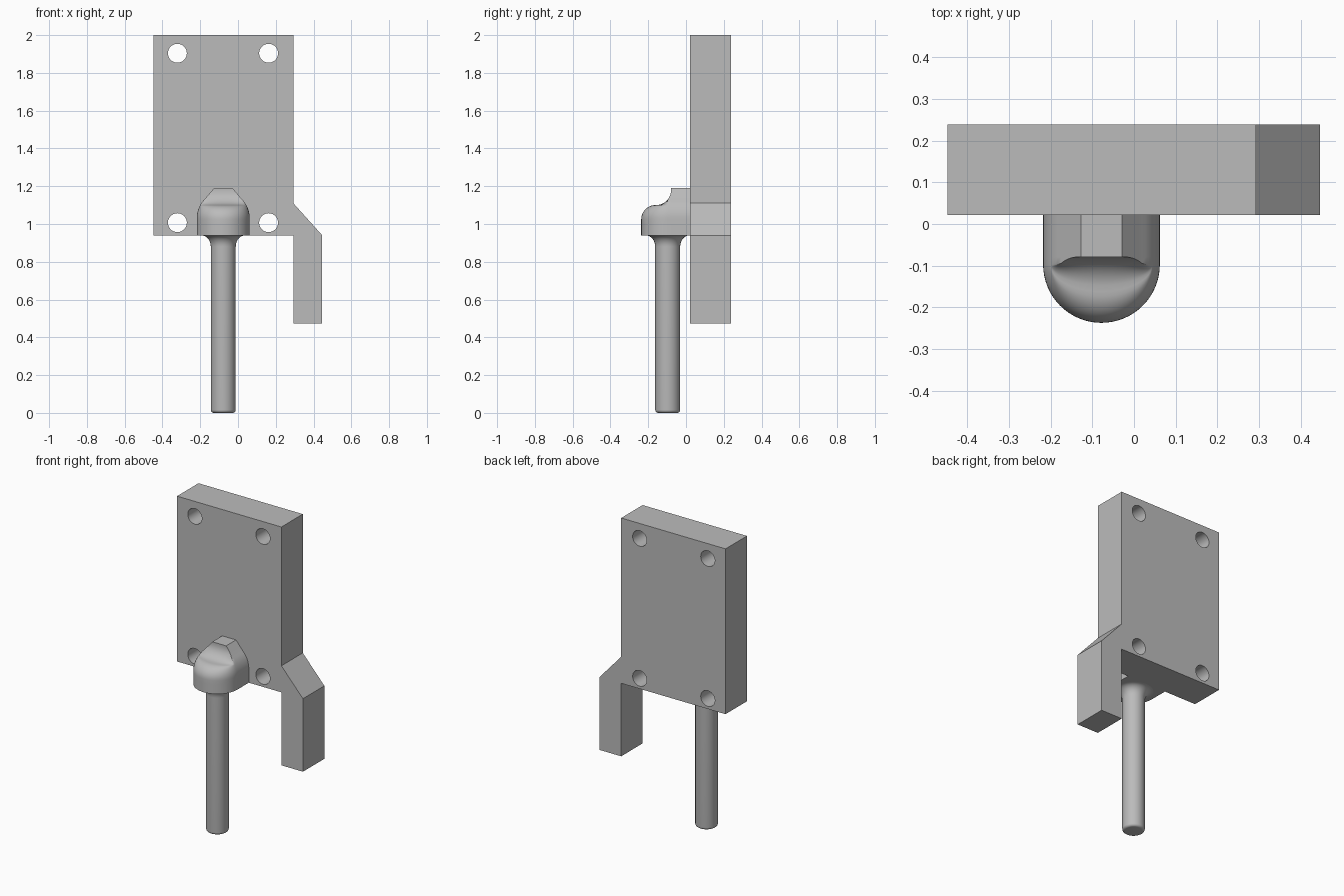
import bpy, bmesh
from math import sin, cos, pi, radians

if "Cube" in bpy.data.objects:
    bpy.data.objects.remove(bpy.data.objects["Cube"])

grey = bpy.data.materials.new("plain grey")
grey.use_nodes = True
grey.diffuse_color = (0.5, 0.5, 0.5, 1)
grey.node_tree.nodes["Principled BSDF"].inputs["Base Color"].default_value = grey.diffuse_color

BACK, FRONT, BASE = 0.238, 0.021, 0.94   # plate back, plate front, plate bottom
CX, CY = -0.078, -0.097                  # pin axis


def loft(name, rings):
    """Closed solid through a list of rings with equal point counts."""
    bm = bmesh.new()
    rows = [[bm.verts.new(p) for p in ring] for ring in rings]
    n = len(rows[0])
    for low, high in zip(rows, rows[1:]):
        for i in range(n):
            j = (i + 1) % n
            bm.faces.new((low[i], low[j], high[j], high[i]))
    bm.faces.new(rows[0][::-1])
    bm.faces.new(rows[-1])
    bmesh.ops.remove_doubles(bm, verts=bm.verts, dist=1e-5)
    bmesh.ops.recalc_face_normals(bm, faces=bm.faces)
    mesh = bpy.data.meshes.new(name)
    bm.to_mesh(mesh)
    bm.free()
    mesh.materials.append(grey)
    obj = bpy.data.objects.new(name, mesh)
    bpy.context.collection.objects.link(obj)
    return obj


def smooth(obj, angle=30):
    bpy.ops.object.select_all(action='DESELECT')
    obj.select_set(True)
    bpy.context.view_layer.objects.active = obj
    bpy.ops.object.shade_smooth_by_angle(angle=radians(angle))


def circle(x, y, r, z, n=48):
    return [(x + r * cos(2 * pi * i / n), y + r * sin(2 * pi * i / n), z) for i in range(n)]


# Back plate with the side arm, as one extruded outline
outline = [(-0.447, BASE), (0.293, BASE), (0.293, 0.472), (0.446, 0.472),
           (0.446, BASE), (0.293, 1.11), (0.293, 2), (-0.447, 2)]
plate = loft("back_plate", [[(x, y, z) for x, z in outline] for y in (FRONT, BACK)])

# Four screw holes through the plate
for x in (-0.321, 0.162):
    for z in (1.007, 1.904):
        ring = circle(x, z, 0.05, 0)
        cutter = loft("hole_cutter", [[(px, y, pz) for px, pz, _ in ring] for y in (-0.1, 0.4)])
        cutter.hide_render = True
        cutter.hide_set(True)
        cut = plate.modifiers.new("screw_hole", 'BOOLEAN')
        cut.object = cutter
        cut.operation = 'DIFFERENCE'
        cut.solver = 'EXACT'

# Bake the holes, then drop the cutters
graph = bpy.context.evaluated_depsgraph_get()
baked = bpy.data.meshes.new_from_object(plate.evaluated_get(graph))
plate.modifiers.clear()
plate.data = baked
for obj in [o for o in bpy.data.objects if o.name.startswith("hole_cutter")]:
    bpy.data.objects.remove(obj)
smooth(plate)


# Pin holder: arched block whose front steps down into a rounded nose
STEP = -0.079


def half_width(z):
    if z <= 1.03:
        return 0.14
    if z <= 1.133:
        return 0.14 - 0.145 + (0.145 ** 2 - (z - 1.03) ** 2) ** 0.5
    return 0.097 - (z - 1.133) * 0.048 / 0.057


levels = [(BASE, 0.158), (1.0, 0.158)]
levels += [(1.025 + 0.075 * sin(a), 0.083 + 0.075 * cos(a)) for a in [i * pi / 20 for i in range(11)]]
levels += [(1.18 - 0.08 * cos(a), 0.08 * (1 - sin(a))) for a in [i * pi / 20 for i in range(1, 11)]]
levels += [(1.19, 0)]

rings = []
for z, depth in levels:
    w = half_width(z)
    s = min(0.018, depth)
    ring = [(CX + w, FRONT, z), (CX + w, STEP, z)]
    for i in range(33):
        t = pi * i / 32
        ring.append((CX + w * cos(t), STEP - s - (depth - s) * sin(t), z))
    ring += [(CX - w, STEP, z), (CX - w, FRONT, z)]
    rings.append(ring)
smooth(loft("pin_holder", rings), 35)

# Pin with a rounded tip and a flared root
R, TIP, FLARE = 0.066, 0.016, 0.05
profile = [(R - TIP + TIP * sin(a), TIP - TIP * cos(a)) for a in [i * pi / 12 for i in range(7)]]
profile += [(R + FLARE * (1 - cos(a)), BASE - FLARE * 1.2 * (1 - sin(a)))
            for a in [i * pi / 16 for i in range(9)]]
smooth(loft("pin", [circle(CX, CY, r, z) for r, z in profile]))
